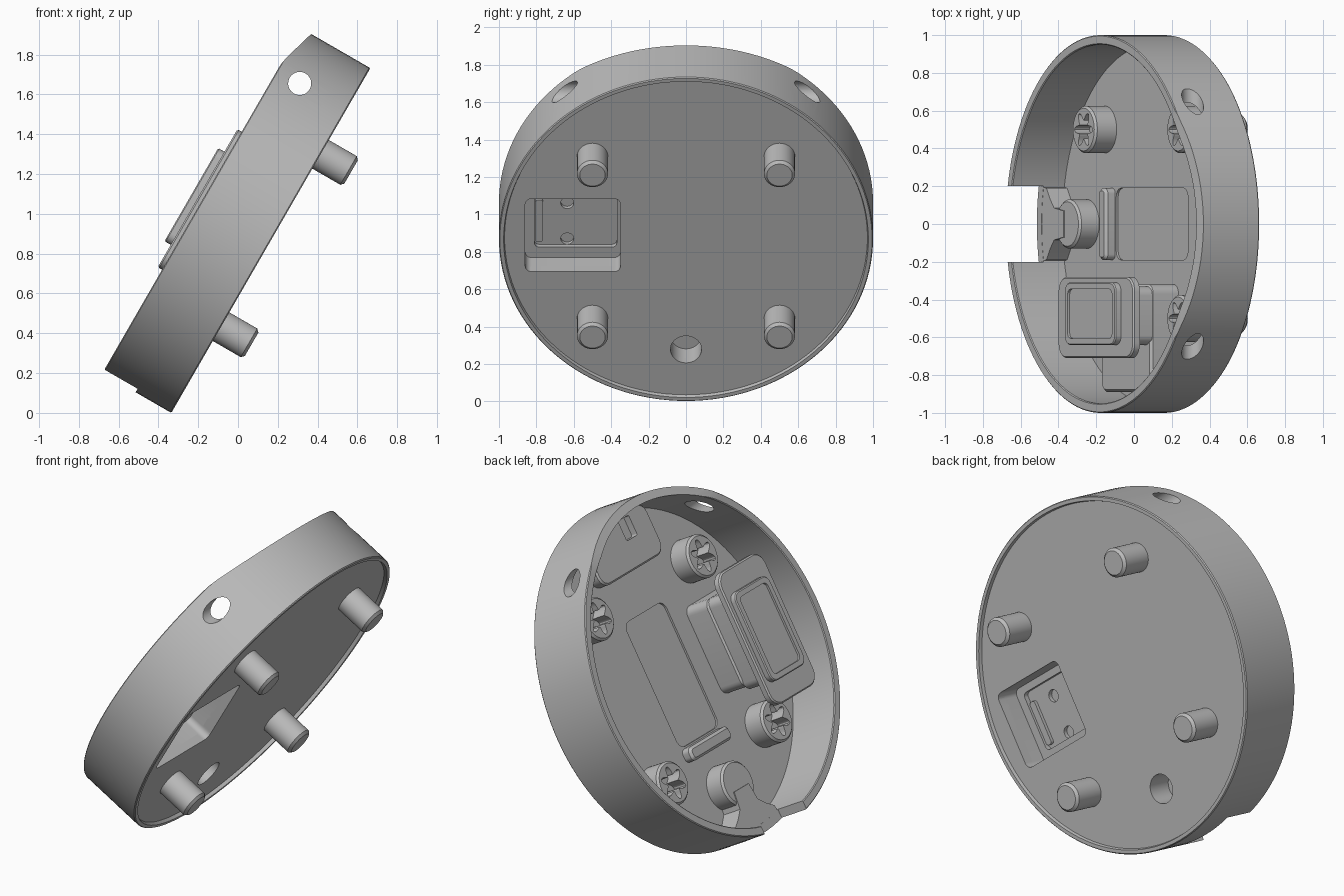
import bpy, bmesh
from math import sin, cos, pi, radians
from mathutils import Matrix

if "Cube" in bpy.data.objects:
    bpy.data.objects.remove(bpy.data.objects["Cube"])

grey = bpy.data.materials.new("plain grey")
grey.use_nodes = True
grey.diffuse_color = (0.5, 0.5, 0.5, 1)
grey.node_tree.nodes["Principled BSDF"].inputs["Base Color"].default_value = (0.5, 0.5, 0.5, 1)

# Tilted frame: x runs up the disc, y across it, z out of its open side
FRAME = Matrix.Translation((0.165, 0, 0.866)) @ Matrix.Rotation(radians(-60), 4, 'Y')
parts = []


def finish(name, bm, cutter=False):
    bmesh.ops.recalc_face_normals(bm, faces=bm.faces)
    mesh = bpy.data.meshes.new(name)
    bm.to_mesh(mesh)
    bm.free()
    obj = bpy.data.objects.new(name, mesh)
    bpy.context.collection.objects.link(obj)
    obj.matrix_world = FRAME
    if cutter:
        obj.hide_render = True
    else:
        mesh.materials.append(grey)
        parts.append(obj)
    return obj


def prism(name, pts, z0, z1, cutter=False, chamfer=0.0, at_top=True, turn=None):
    """Extrude an outline along z, optionally chamfering one end."""
    bm = bmesh.new()
    low = [bm.verts.new((x, y, z0)) for x, y in pts]
    high = [bm.verts.new((x, y, z1)) for x, y in pts]
    ends = bm.faces.new(low), bm.faces.new(high)
    for i in range(len(pts)):
        j = (i + 1) % len(pts)
        bm.faces.new((low[i], low[j], high[j], high[i]))
    bmesh.ops.recalc_face_normals(bm, faces=bm.faces)
    if chamfer:
        bmesh.ops.bevel(bm, geom=list(ends[at_top].edges), offset=chamfer,
                        segments=1, affect='EDGES')
    if turn:
        bm.transform(turn)
    return finish(name, bm, cutter)


def circle(x, y, r, n=40, lobe=0.0, lobes=6):
    out = []
    for i in range(n):
        a = 2 * pi * i / n
        q = r + lobe * cos(lobes * a)
        out.append((x + q * cos(a), y + q * sin(a)))
    return out


def rounded(x0, x1, y0, y1, r, n=6):
    out = []
    corners = [(x1 - r, y1 - r), (x0 + r, y1 - r), (x0 + r, y0 + r), (x1 - r, y0 + r)]
    for k, (cx, cy) in enumerate(corners):
        for i in range(n + 1):
            a = (k + i / n) * pi / 2
            out.append((cx + r * cos(a), cy + r * sin(a)))
    return out


def cut(obj, *cutters):
    for c in cutters:
        mod = obj.modifiers.new("cut", 'BOOLEAN')
        mod.operation, mod.solver, mod.object = 'DIFFERENCE', 'EXACT', c
    bpy.context.view_layer.update()
    graph = bpy.context.evaluated_depsgraph_get()
    mesh = bpy.data.meshes.new_from_object(obj.evaluated_get(graph))
    obj.modifiers.clear()
    obj.data = mesh
    for c in cutters:
        bpy.data.objects.remove(c)


# Round shell: wall, floor and small lip round the back
bm = bmesh.new()
profile = [(0, 0.02), (0.97, 0.02), (0.975, 0), (0.995, 0), (1, 0.006), (1, 0.395),
           (0.995, 0.4), (0.955, 0.4), (0.95, 0.395), (0.95, 0.08), (0, 0.08)]
verts = [bm.verts.new((r, 0, z)) for r, z in profile]
edges = [bm.edges.new(p) for p in zip(verts, verts[1:])]
bmesh.ops.spin(bm, geom=verts + edges, cent=(0, 0, 0), axis=(0, 0, 1),
               angle=2 * pi, steps=128, use_merge=True)
bmesh.ops.remove_doubles(bm, verts=bm.verts, dist=1e-4)
shell = finish("shell", bm)

# Cutters: sloped top rim, cable notch, side holes, back hole and pocket
side_on = Matrix.Rotation(pi / 2, 4, 'X')
slope = [(0.755, 0.401), (0.8, 0.398), (0.84, 0.39), (1.05, 0.329), (1.1, 0.5), (0.755, 0.5)]
pocket = rounded(-0.21, 0.24, -0.86, -0.35, 0.035)
back_hole = circle(-0.69, 0, 0.083)
cut(shell,
    prism("slope_cutter", slope, -1.2, 1.2, True, turn=side_on),
    prism("notch_cutter", [(-1.1, -0.2), (-0.9, -0.2), (-0.9, 0.2), (-1.1, 0.2)], 0.207, 0.5, True),
    prism("side_hole_cutter", circle(0.756, 0.269, 0.058), -1.2, 1.2, True, turn=side_on),
    prism("back_hole_cutter", back_hole, -0.1, 0.17, True),
    prism("pocket_cutter", pocket, -0.1, 0.17, True),
    prism("floor_recess_cutter", rounded(-0.38, 0.38, -0.19, 0.19, 0.05), 0.068, 0.2, True))

# Pegs on the back, each with a lobed socket boss inside
for i, (x, y) in enumerate([(a, b) for a in (-0.5, 0.5) for b in (-0.5, 0.5)]):
    prism(f"peg_{i + 1}", circle(x, y, 0.083), -0.177, 0.03, chamfer=0.015, at_top=False)
    boss = prism(f"socket_boss_{i + 1}", circle(x, y, 0.125, 48), 0.075, 0.21, chamfer=0.012)
    cut(boss, prism("socket_cutter", circle(x, y, 0.072, 72, 0.024), 0.12, 0.3, True))

# Housing behind the pocket, with a shallow inner recess and two pin holes
housing = prism("pocket_housing", rounded(-0.25, 0.28, -0.89, -0.32, 0.05), 0.07, 0.25, chamfer=0.015)
cut(housing,
    prism("pocket_cutter", pocket, -0.1, 0.17, True),
    prism("inner_recess_cutter", rounded(-0.145, 0.2, -0.81, -0.37, 0.025), 0.1, 0.2, True),
    *[prism("pin_cutter", circle(x, -0.635, 0.035, 24), 0.1, 0.225, True) for x in (-0.11, 0.11)])
prism("recess_bar", rounded(-0.12, 0.14, -0.805, -0.765, 0.015), 0.18, 0.205)

# Raised mount: neck, flange plate and recessed frame
prism("mount_neck", rounded(-0.27, 0.28, -0.64, -0.33, 0.05), 0.24, 0.4)
flange = (rounded(-0.4, 0.4, -0.71, -0.28, 0.08))
prism("mount_flange", flange, 0.385, 0.425, chamfer=0.008)
frame = prism("mount_frame", rounded(-0.27, 0.27, -0.64, -0.31, 0.05), 0.42, 0.461, chamfer=0.006)
cut(frame, prism("frame_cutter", rounded(-0.235, 0.235, -0.605, -0.345, 0.03), 0.448, 0.6, True))

# Raised bar on the floor
prism("floor_bar", rounded(-0.47, -0.39, -0.19, 0.19, 0.03), 0.07, 0.14, chamfer=0.015)

# Cable tongue leading in from the notch, and the boss over the back hole
half = [(-0.97, 0.2), (-0.9, 0.19), (-0.86, 0.13), (-0.82, 0.085), (-0.72, 0.07)]
tongue = prism("cable_tongue", half + [(x, -y) for x, y in reversed(half)], 0.07, 0.206)
cut(tongue, prism("back_hole_cutter", back_hole, -0.1, 0.17, True))
hole_boss = prism("hole_boss", circle(-0.69, 0, 0.13), 0.07, 0.2, chamfer=0.012)
cut(hole_boss, prism("back_hole_cutter", back_hole, -0.1, 0.17, True))

# Pad at the top with a small slot
pad = prism("top_pad", rounded(0.62, 0.93, -0.3, 0.3, 0.07), 0.07, 0.15, chamfer=0.01)
cut(pad, prism("slot_cutter", rounded(0.78, 0.9, -0.14, -0.04, 0.01), 0.11, 0.3, True))

# Smooth round sides, sharp edges
bpy.ops.object.select_all(action='DESELECT')
for obj in parts:
    obj.select_set(True)
bpy.context.view_layer.objects.active = shell
bpy.ops.object.shade_smooth_by_angle(angle=radians(30))
